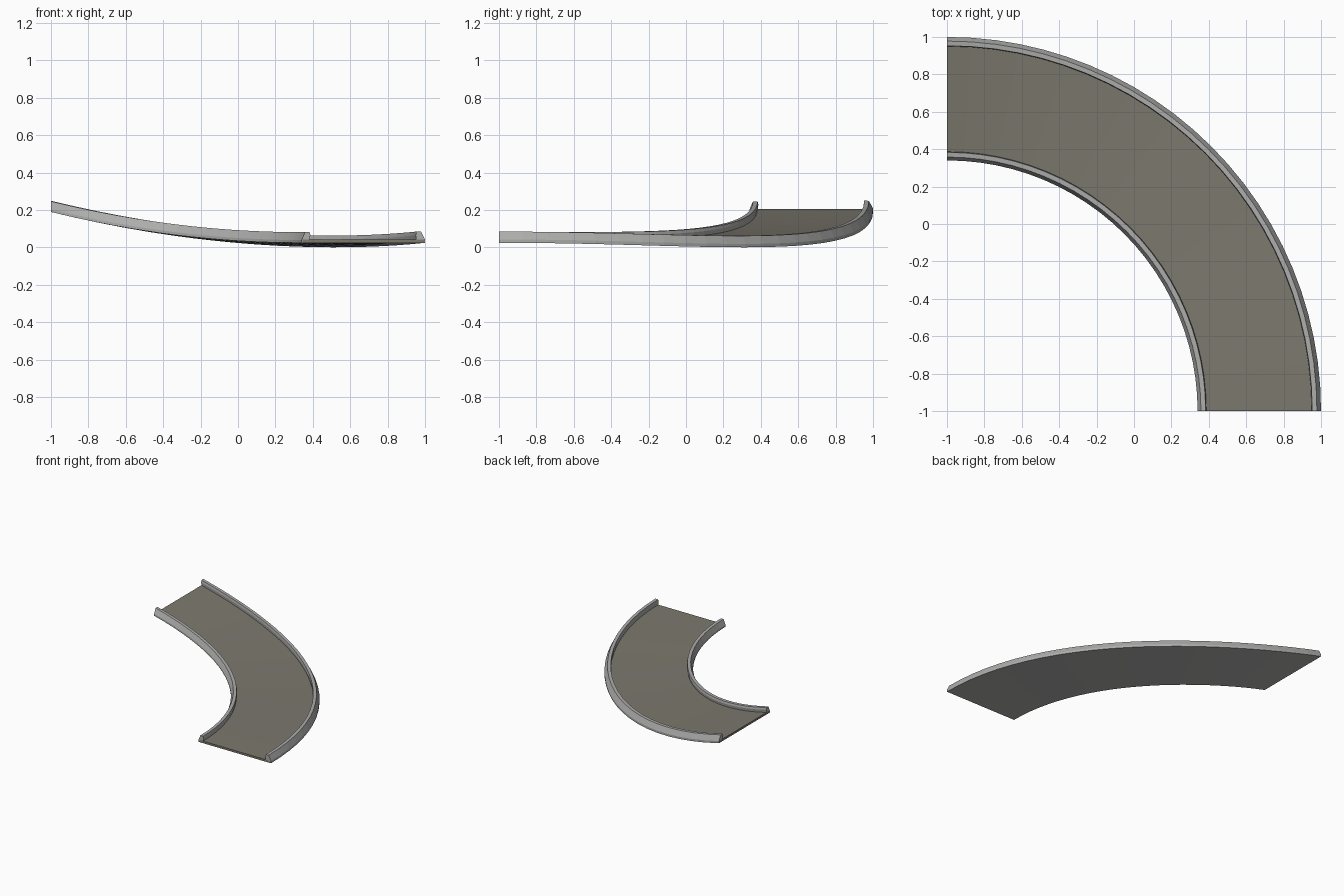
import bpy, math

if "Cube" in bpy.data.objects:
    bpy.data.objects.remove(bpy.data.objects["Cube"])

SEG = 24          # steps along the quarter turn
R_IN, R_OUT = 1.34, 2.0


def material(name, rgb):
    m = bpy.data.materials.new(name)
    m.diffuse_color = (*rgb, 1)
    m.use_nodes = True
    m.node_tree.nodes["Principled BSDF"].inputs["Base Color"].default_value = m.diffuse_color
    return m


concrete = material("light grey concrete", (0.42, 0.42, 0.415))
asphalt = material("warm grey asphalt", (0.20, 0.19, 0.155))


def base_height(r, a):
    # both edges climb to the far end; the outer edge dips on the way
    inner = 0.025 + 0.165 * (1 - math.cos(a)) ** 2
    outer = 0.079 * (2 * math.cos(a) - 1.55) ** 2 + 0.009 * math.cos(a) ** 8
    t = (r - R_IN) / (R_OUT - R_IN)
    return inner * (1 - t) + outer * t


def sweep(name, profile, mat):
    """Sweep a closed (radius, height) section round the quarter turn."""
    n = len(profile)
    verts, faces = [], []
    for i in range(SEG + 1):
        a = math.pi / 2 * i / SEG
        for r, h in profile:
            verts.append((-1 + r * math.cos(a), -1 + r * math.sin(a), base_height(r, a) + h))
    for i in range(SEG):
        for j in range(n):
            k = (j + 1) % n
            faces.append((i * n + j, (i + 1) * n + j, (i + 1) * n + k, i * n + k)[::-1])
    faces.append(tuple(range(n))[::-1])
    faces.append(tuple(SEG * n + j for j in range(n)))
    # section runs clockwise seen from the start, so turn every face outward
    me = bpy.data.meshes.new(name)
    me.from_pydata(verts, [], [f[::-1] for f in faces])
    me.materials.append(mat)
    ob = bpy.data.objects.new(name, me)
    bpy.context.collection.objects.link(ob)
    return ob


# road slab with a grey underside
deck = sweep("road_deck", [(1.345, 0.0), (1.995, 0.0), (1.995, 0.017), (1.345, 0.017)], asphalt)
deck.data.materials.append(concrete)
for p in deck.data.polygons:
    if p.normal.z < -0.5:
        p.material_index = 1

# kerbs with a sloping outer wall
inner = sweep("inner_kerb", [(1.34, 0), (1.38, 0), (1.387, 0.04), (1.383, 0.057), (1.358, 0.057), (1.34, 0.015)], concrete)
outer = sweep("outer_kerb", [(1.955, 0), (2.0, 0), (2.0, 0.018), (1.978, 0.06), (1.953, 0.06), (1.95, 0.04)], concrete)
